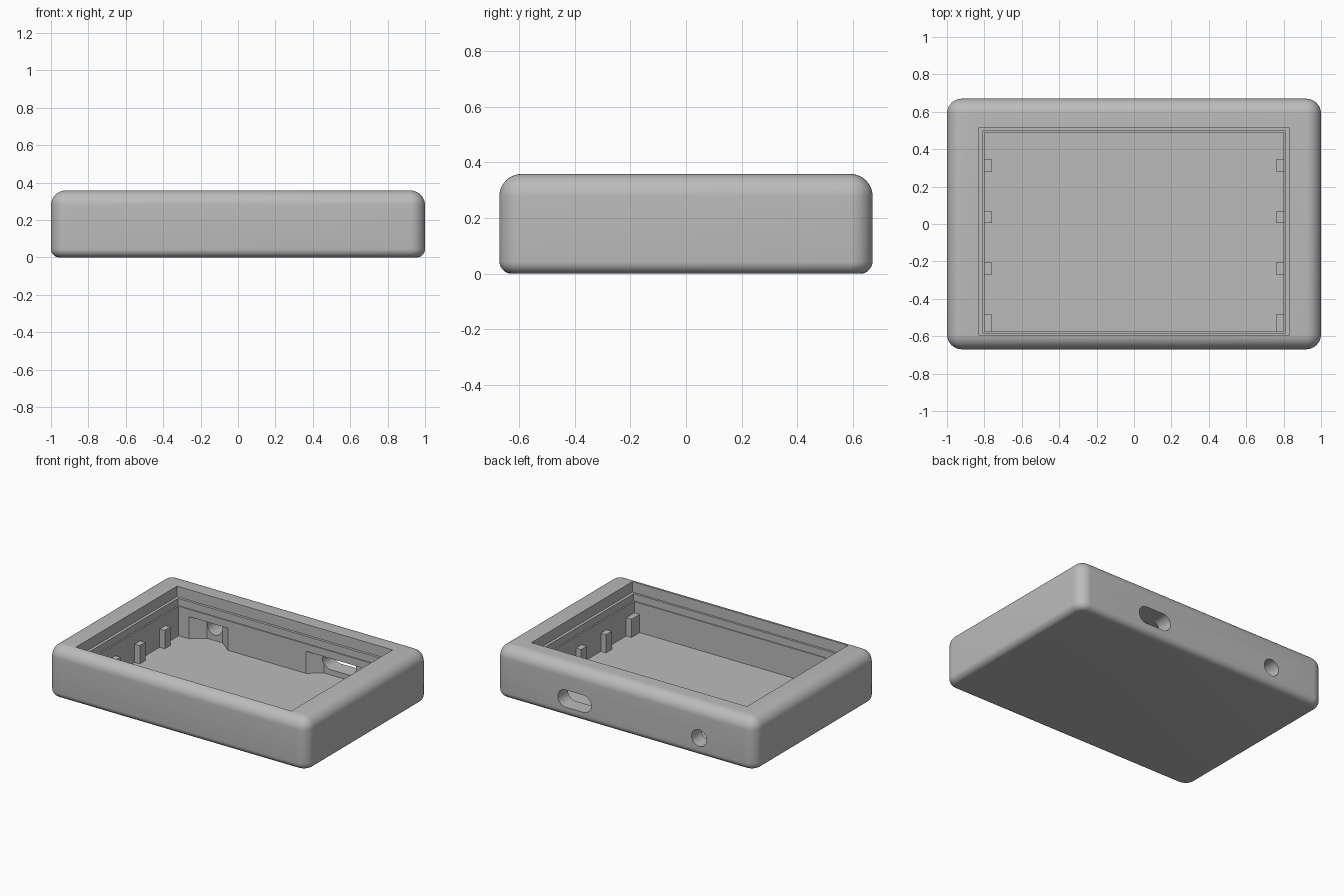
import bpy, bmesh
from math import cos, sin, pi
from mathutils import Vector

if "Cube" in bpy.data.objects:
    bpy.data.objects.remove(bpy.data.objects["Cube"], do_unlink=True)

grey = bpy.data.materials.new("plain_grey")
grey.use_nodes = True
colour = (0.5, 0.5, 0.5, 1)
grey.diffuse_color = colour
grey.node_tree.nodes["Principled BSDF"].inputs["Base Color"].default_value = colour

HEIGHT, FLOOR, LEDGE = 0.358, 0.03, 0.184


def finish(name, bm):
    bmesh.ops.remove_doubles(bm, verts=bm.verts, dist=1e-5)
    bmesh.ops.recalc_face_normals(bm, faces=bm.faces)
    mesh = bpy.data.meshes.new(name)
    bm.to_mesh(mesh)
    bm.free()
    mesh.materials.append(grey)
    obj = bpy.data.objects.new(name, mesh)
    bpy.context.collection.objects.link(obj)
    return obj


def prism(name, points, direction):
    """Extrude a closed outline along a direction."""
    bm = bmesh.new()
    face = bm.faces.new([bm.verts.new(p) for p in points])
    bmesh.ops.remove_doubles(bm, verts=bm.verts, dist=1e-5)
    bm.faces.ensure_lookup_table()
    out = bmesh.ops.extrude_face_region(bm, geom=bm.faces[:])
    verts = [v for v in out["geom"] if isinstance(v, bmesh.types.BMVert)]
    bmesh.ops.translate(bm, verts=verts, vec=Vector(direction))
    return finish(name, bm)


def box(name, x0, x1, y0, y1, z0, z1):
    outline = [(x0, y0, z0), (x1, y0, z0), (x1, y1, z0), (x0, y1, z0)]
    return prism(name, outline, (0, 0, z1 - z0))


# Case: rounded block, tighter radius around the base
bm = bmesh.new()
bmesh.ops.create_cube(bm, size=1)
for v in bm.verts:
    v.co = (v.co.x * 2, v.co.y * 1.34, (v.co.z + 0.5) * HEIGHT)


def on_base(edge):
    return all(v.co.z < 1e-4 for v in edge.verts)


bmesh.ops.bevel(bm, geom=[e for e in bm.edges if not on_base(e)], offset=0.08,
                segments=10, profile=0.5, affect='EDGES')
bmesh.ops.bevel(bm, geom=[e for e in bm.edges if on_base(e)], offset=0.045,
                segments=8, profile=0.5, affect='EDGES')
case = finish("case", bm)

# Stepped cavity, widening towards the top
cutters = [
    box("cavity", -0.80, 0.80, -0.575, 0.49, FLOOR, 0.30),
    box("lower_step", -0.81, 0.81, -0.582, 0.497, 0.235, 0.32),
    box("upper_step", -0.83, 0.83, -0.597, 0.515, 0.285, 0.5),
]


# Flared pockets behind the back openings
def pocket(x0, x1, flare):
    front, wall, back = 0.45, 0.49, 0.56
    outline = [(x0, front), (x1, front), (x1, wall), (x1 - flare, back),
               (x0 + flare, back), (x0, wall)]
    cutters.append(prism("pocket", [(x, y, FLOOR) for x, y in outline],
                         (0, 0, LEDGE - FLOOR)))


pocket(-0.72, -0.42, 0.09)
pocket(0.18, 0.72, 0.09)


# Round hole and slot through the back wall
def opening(x, z, radius, straight):
    steps = 16
    points = []
    for side in (1, -1):
        for i in range(steps + 1):
            a = -pi / 2 + pi * i / steps
            points.append((x + side * (straight + radius * cos(a)), 0.52,
                           z + side * radius * sin(a)))
    cutters.append(prism("opening", points, (0, 0.3, 0)))


opening(-0.57, 0.127, 0.058, 0)
opening(0.39, 0.127, 0.06, 0.068)

bpy.context.view_layer.objects.active = case
for cutter in cutters:
    mod = case.modifiers.new("cut", 'BOOLEAN')
    mod.operation = 'DIFFERENCE'
    mod.solver = 'EXACT'
    mod.object = cutter
    bpy.ops.object.modifier_apply(modifier=mod.name)
    bpy.data.objects.remove(cutter, do_unlink=True)

bpy.ops.object.select_all(action='DESELECT')
case.select_set(True)
bpy.ops.object.shade_smooth_by_angle(angle=pi / 6)

# Support posts along both short walls
for side, label in ((-1, "right"), (1, "left")):
    x0, x1 = sorted((side * 0.76, side * 0.805))
    for y0, y1 in ((-0.577, -0.485), (-0.27, -0.205), (0.005, 0.067), (0.28, 0.345)):
        box(label + "_post", x0, x1, y0, y1, FLOOR - 0.005, 0.157)
